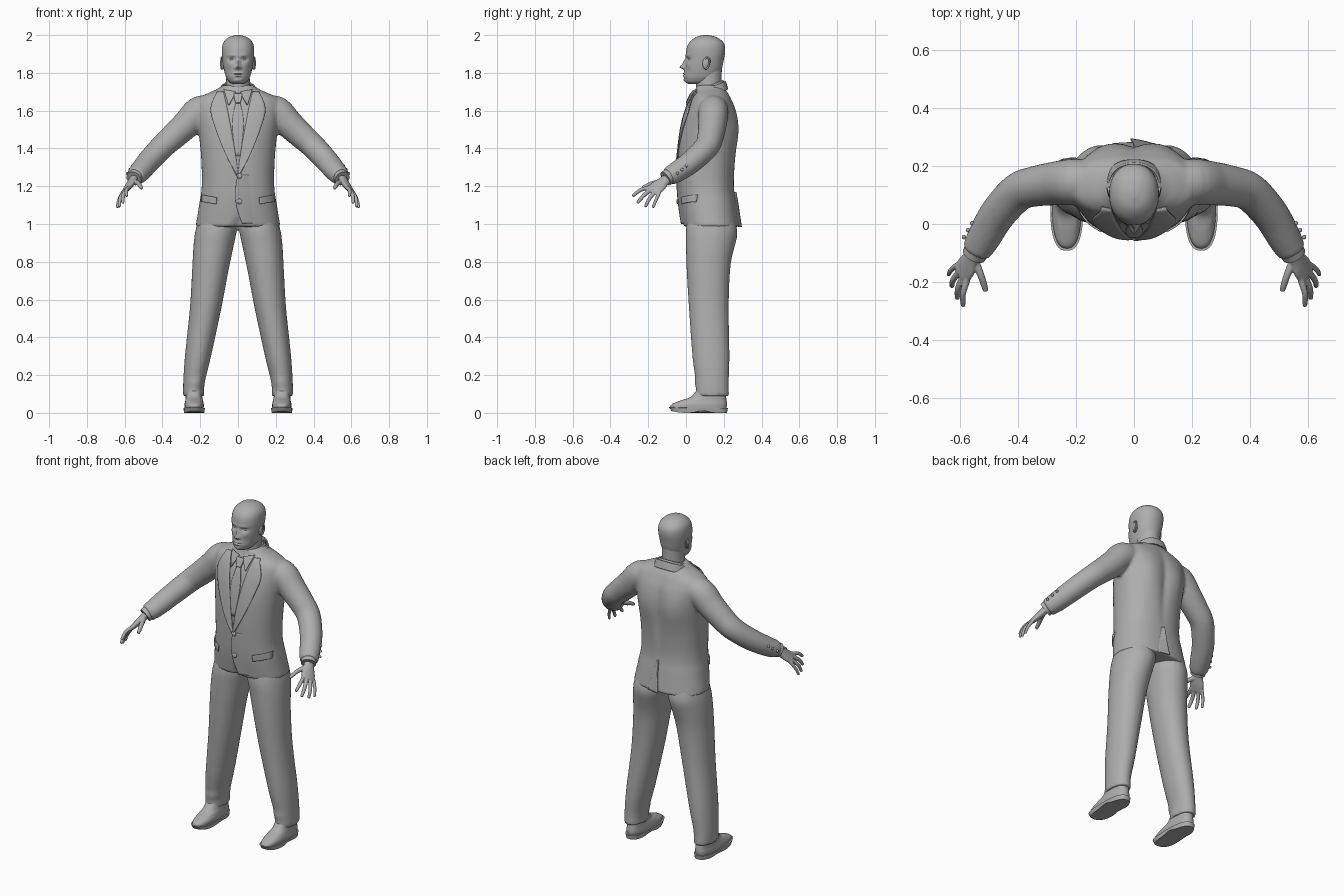
import bpy, bmesh, math
from mathutils import Vector

if "Cube" in bpy.data.objects:
    bpy.data.objects.remove(bpy.data.objects["Cube"])

grey = bpy.data.materials.new("plain grey")
grey.use_nodes = True
GREY = (0.42, 0.42, 0.42, 1)
grey.diffuse_color = GREY
grey.node_tree.nodes["Principled BSDF"].inputs["Base Color"].default_value = GREY
P = 2.3  # squareness of the body sections


def smooth_rows(rows, k=6):
    """Catmull-Rom interpolation through rows of numbers."""
    out = []
    for i in range(len(rows) - 1):
        a, b, c, d = rows[max(i - 1, 0)], rows[i], rows[i + 1], rows[min(i + 2, len(rows) - 1)]
        for s in range(k):
            t = s / k
            out.append([0.5 * (2*q + (r - p)*t + (2*p - 5*q + 4*r - w)*t*t + (3*q - p - 3*r + w)*t**3)
                        for p, q, r, w in zip(a, b, c, d)])
    return out + [list(rows[-1])]


def skin(bm, rings, caps=True):
    loops = [[bm.verts.new(p) for p in ring] for ring in rings]
    n = len(loops[0])
    for a, b in zip(loops, loops[1:]):
        for i in range(n):
            bm.faces.new((a[i], a[(i + 1) % n], b[(i + 1) % n], b[i]))
    if caps:
        bm.faces.new(loops[0][::-1])
        bm.faces.new(loops[-1])


def stack(bm, rows, n=48, p=P, tilt=0, caps=True, k=6, sx=1):
    """Loft of level sections: z, centre x, half width, front y, back y."""
    rings = []
    for z, cx, rx, yf, yb in smooth_rows(rows, k):
        ring = []
        for i in range(n):
            a = 2 * math.pi * i / n
            c, s = math.cos(a), math.sin(a)
            x = math.copysign(abs(c) ** (2 / p), c) * rx
            y = math.copysign(abs(s) ** (2 / p), s) * (yb - yf) / 2
            ring.append((sx * (cx + x), (yf + yb) / 2 + y, z + tilt * y))
        rings.append(ring)
    skin(bm, rings, caps)


def tube(bm, rows, hint=(0, 0, 1), n=24, sx=1, k=5):
    """Loft along a path: x, y, z and two radii; hint points along the first radius."""
    rows = smooth_rows(rows, k)
    pts = [Vector(r[:3]) for r in rows]
    rings = []
    for i, r in enumerate(rows):
        t = (pts[min(i + 1, len(pts) - 1)] - pts[max(i - 1, 0)]).normalized()
        u = Vector(hint)
        u = (u - t * t.dot(u)).normalized()
        v = t.cross(u)
        ring = [pts[i] + u * math.cos(a) * r[3] + v * math.sin(a) * r[4]
                for a in (2 * math.pi * j / n for j in range(n))]
        rings.append([(sx * q.x, q.y, q.z) for q in ring])
    skin(bm, rings)


def sculpt(bm, centre, radii, offset):
    for v in bm.verts:
        d = sum(((a - c) / r) ** 2 for a, c, r in zip(v.co, centre, radii))
        v.co += Vector(offset) * math.exp(-d)


def ball(bm, centre, size):
    made = bmesh.ops.create_uvsphere(bm, u_segments=20, v_segments=12, radius=1)["verts"]
    for v in made:
        v.co = Vector(centre) + Vector([a * b for a, b in zip(v.co, size)])


def finish(name, bm, voxel=0, relax=4, thick=0):
    bmesh.ops.recalc_face_normals(bm, faces=bm.faces)
    me = bpy.data.meshes.new(name)
    bm.to_mesh(me)
    bm.free()
    ob = bpy.data.objects.new(name, me)
    bpy.context.collection.objects.link(ob)
    me.materials.append(grey)
    for o in bpy.context.selected_objects:
        o.select_set(False)
    ob.select_set(True)
    bpy.context.view_layer.objects.active = ob
    bpy.ops.object.shade_smooth_by_angle(angle=math.radians(45))
    if thick:
        m = ob.modifiers.new("thickness", "SOLIDIFY")
        m.thickness, m.offset = thick, 0
    if voxel:
        m = ob.modifiers.new("fuse", "REMESH")
        m.mode, m.voxel_size, m.use_smooth_shade = "VOXEL", voxel, True
        m = ob.modifiers.new("relax", "SMOOTH")
        m.factor, m.iterations = 0.5, relax
    return ob


SIDES = (("left", 1), ("right", -1))

# Jacket: body and sleeves fused
body = [(0.985, 0, .225, -.015, .285), (1.1, 0, .206, -.032, .268), (1.2, 0, .192, -.04, .255),
        (1.35, 0, .195, -.042, .262), (1.5, 0, .21, -.025, .272), (1.6, 0, .222, 0, .262),
        (1.66, 0, .215, .025, .24), (1.69, 0, .165, .04, .225), (1.712, 0, .115, .05, .21),
        (1.735, 0, .08, .055, .195)]
sleeve = [(.12, .145, 1.6, .07, .07), (.2, .145, 1.597, .082, .08), (.27, .14, 1.53, .076, .076),
          (.34, .13, 1.465, .07, .07), (.4, .11, 1.41, .065, .067), (.47, .035, 1.335, .061, .063),
          (.52, -.05, 1.275, .055, .058), (.545, -.095, 1.25, .048, .05)]
bm = bmesh.new()
stack(bm, body)
for _, s in SIDES:
    sculpt(bm, (s * .1, .26, 1.5), (.07, .06, .12), (0, .014, 0))
    sculpt(bm, (s * .09, -.03, 1.48), (.07, .06, .1), (0, -.008, 0))
sculpt(bm, (0, .27, 1.45), (.025, .06, .2), (0, -.012, 0))
sculpt(bm, (0, -.02, .98), (.02, .05, .05), (0, .015, .02))
for _, s in SIDES:
    tube(bm, sleeve, sx=s)
finish("jacket", bm, voxel=.009)

dense = smooth_rows(body)


def body_y(x, z, back=False):
    z = min(max(z, dense[0][0]), dense[-1][0] - 1e-4)
    i = max(j for j in range(len(dense) - 1) if dense[j][0] <= z)
    a, b = dense[i], dense[i + 1]
    t = (z - a[0]) / (b[0] - a[0])
    _, _, rx, yf, yb = [p + (q - p) * t for p, q in zip(a, b)]
    h = max(0, 1 - min(abs(x) / rx, 1) ** P) ** (1 / P) * (yb - yf) / 2
    return (yf + yb) / 2 + (h if back else -h)


def panel(name, edge_a, edge_b, lifts, sx=1, back=False, thick=.006, cols=8):
    """Cloth strip between two (x, z) edges, laid on the jacket surface."""
    bm = bmesh.new()
    grid = []
    for a, b in zip(smooth_rows(edge_a, 5), smooth_rows(edge_b, 5)):
        line = []
        for j in range(cols + 1):
            t = j / cols
            x, z = [p + (q - p) * t for p, q in zip(a, b)]
            lift = lifts[0] + (lifts[1] - lifts[0]) * t
            y = body_y(x, z, back) + (lift if back else -lift)
            line.append(bm.verts.new((sx * x, y, z)))
        grid.append(line)
    for r, q in zip(grid, grid[1:]):
        for j in range(cols):
            bm.faces.new((r[j], r[j + 1], q[j + 1], q[j]))
    finish(name, bm, thick=thick)


# Tie, shirt collar points, lapels, pocket flaps
panel("tie_knot", [(-.022, 1.69), (-.02, 1.665), (-.012, 1.64)],
      [(.022, 1.69), (.02, 1.665), (.012, 1.64)], (.012, .012), thick=.012)
panel("tie_blade", [(-.012, 1.645), (-.03, 1.53), (-.012, 1.36)],
      [(.012, 1.645), (.03, 1.53), (.012, 1.36)], (.005, .005))
for side, s in SIDES:
    panel(side + "_collar_point", [(.012, 1.7), (.026, 1.67), (.047, 1.63)],
          [(.075, 1.712), (.066, 1.68), (.05, 1.63)], (.012, .007), s)
    panel(side + "_lapel", [(.078, 1.7), (.056, 1.61), (.03, 1.47), (.012, 1.36), (0, 1.262)],
          [(.11, 1.7), (.145, 1.61), (.118, 1.5), (.066, 1.37), (.006, 1.255)], (.004, .011), s)
    panel(side + "_pocket_flap", [(.112, 1.14), (.115, 1.105)],
          [(.192, 1.155), (.194, 1.118)], (.008, .006), s)
panel("front_overlap", [(0, 1.26), (-.012, 1.2), (-.01, 1.1), (.022, 1.0)],
      [(.07, 1.26), (.08, 1.2), (.09, 1.1), (.09, 1.0)], (.007, -.006))
panel("back_vent", [(0, 1.17), (-.003, 1.08), (-.012, .985)],
      [(.012, 1.17), (.04, 1.08), (.06, .985)], (.008, -.004), back=True)

# Collar bands around the neck
for name, low, high, rx, yf, yb in (("jacket_collar", 1.67, 1.718, .09, .03, .208),
                                    ("shirt_collar", 1.68, 1.73, .074, .045, .195)):
    bm = bmesh.new()
    stack(bm, [(low, 0, rx + .014, yf - .01, yb + .012), (high, 0, rx, yf, yb)],
          tilt=.42, caps=False)
    finish(name, bm, thick=.007)

# Buttons on the front and sleeves
bm = bmesh.new()
for z in (1.255, 1.12):
    ball(bm, (.008, body_y(0, z) - .01, z), (.014, .007, .014))
for _, s in SIDES:
    for t in (0, 1, 2):
        ball(bm, (s * (.587 - .014 * t), -.045 + .024 * t, 1.268 + .02 * t), (.007, .008, .008))
finish("buttons", bm)

# Trousers fused at the seat
leg = [(1.07, .1, .095, .02, .24), (.97, .115, .109, .0, .262), (.88, .13, .106, 0, .25),
       (.75, .147, .096, .004, .233), (.55, .172, .083, .016, .226), (.3, .212, .069, .034, .23),
       (.16, .233, .057, .052, .226), (.09, .235, .056, .05, .228)]
bm = bmesh.new()
for _, s in SIDES:
    stack(bm, leg, p=2.1, sx=s)
    sculpt(bm, (s * .1, .25, .93), (.08, .06, .08), (0, .012, 0))
    sculpt(bm, (s * .2, .05, .16), (.06, .05, .02), (0, -.008, 0))
finish("trousers", bm, voxel=.009)

# Shoes with a separate sole and arched heel
for side, s in SIDES:
    bm = bmesh.new()
    stack(bm, [(.024, .232, .05, -.086, .214), (.045, .232, .051, -.076, .217),
               (.065, .232, .047, -.03, .215), (.085, .233, .044, .025, .212),
               (.125, .234, .042, .06, .205)], sx=s, p=2.5)
    finish(side + "_shoe", bm)
    bm = bmesh.new()
    stack(bm, [(0, .232, .054, -.078, .217), (.026, .232, .057, -.092, .222)], sx=s, p=2.6, k=2)
    sculpt(bm, (s * .23, .09, 0), (.2, .035, .012), (0, 0, .014))
    sculpt(bm, (s * .23, -.1, 0), (.2, .05, .03), (0, 0, .012))
    finish(side + "_sole", bm)

# Hands: palm and five fingers fused, with the shirt cuff
fingers = [((.576, -.192, 1.194), (.59, -.24, 1.18), (.59, -.284, 1.147), .0105),
           ((.589, -.18, 1.184), (.607, -.222, 1.153), (.61, -.258, 1.11), .011),
           ((.601, -.162, 1.174), (.624, -.193, 1.135), (.629, -.216, 1.09), .0105),
           ((.611, -.142, 1.165), (.632, -.16, 1.125), (.64, -.176, 1.086), .009),
           ((.552, -.12, 1.225), (.528, -.178, 1.215), (.511, -.232, 1.19), .0125)]
for side, s in SIDES:
    bm = bmesh.new()
    tube(bm, [(.535, -.07, 1.265, .028, .024), (.56, -.115, 1.227, .031, .021),
              (.578, -.147, 1.2, .042, .018), (.596, -.176, 1.177, .04, .013)],
         hint=(-.037, -.06, .03), sx=s)
    for a, b, c, r in fingers:
        base = Vector(a).lerp(Vector((.565, -.125, 1.215)), .35)
        near = Vector(b).lerp(Vector(c), .9)
        tube(bm, [(*base, r, r), (*a, r * 1.1, r * 1.1), (*b, r, r), (*near, r * .8, r * .8),
                  (*c, r * .35, r * .35)], hint=(1, .3, 0), n=14, sx=s)
    finish(side + "_hand", bm, voxel=.004, relax=3)
    bm = bmesh.new()
    tube(bm, [(.535, -.075, 1.262, .042, .043), (.552, -.108, 1.24, .041, .042)], sx=s)
    finish(side + "_shirt_cuff", bm)

# Head and neck
bm = bmesh.new()
stack(bm, [(1.66, 0, .07, .06, .19), (1.74, 0, .063, .052, .188), (1.83, 0, .062, .06, .19)], p=2)
finish("neck", bm)
bm = bmesh.new()
stack(bm, [(1.742, 0, .028, .012, .1), (1.752, 0, .047, -.002, .14), (1.775, 0, .062, -.01, .168),
           (1.8, 0, .07, -.01, .182), (1.83, 0, .077, -.006, .192), (1.87, 0, .083, -.001, .2),
           (1.91, 0, .086, 0, .207), (1.945, 0, .083, .008, .205), (1.97, 0, .071, .026, .19),
           (1.99, 0, .046, .054, .16), (2.0, 0, .012, .09, .12)], n=112, p=2.15)
for x, z, rx, rz, push in ((0, 1.831, .013, .011, -.027), (0, 1.855, .01, .018, -.014),
                           (.014, 1.827, .008, .007, -.007), (.033, 1.873, .019, .011, .012),
                           (.03, 1.892, .024, .008, -.005), (.045, 1.845, .018, .014, -.004),
                           (0, 1.797, .022, .005, -.007), (0, 1.784, .02, .005, -.007),
                           (0, 1.7905, .026, .003, .004), (0, 1.76, .022, .01, -.006),
                           (.05, 1.805, .02, .02, .004)):
    for s in ((1, -1) if x else (1,)):
        sculpt(bm, (s * x, 0, z), (rx, .06, rz), (0, push, 0))
finish("head", bm)

# Eyes and ears
for side, s in SIDES:
    bm = bmesh.new()
    ball(bm, (s * .033, .026, 1.872), (.014, .012, .009))
    finish(side + "_eye", bm)
    bm = bmesh.new()
    ball(bm, (s * .08, .105, 1.85), (.01, .018, .032))
    rim = [(s * (.086 + .004 * math.sin(a)), .107 + .017 * math.sin(a) + .006 * math.cos(a),
            1.851 + .031 * math.cos(a), .0045, .0045) for a in (-.9 + .5 * i for i in range(9))]
    tube(bm, rim, hint=(1, 0, 0), n=10, k=3)
    finish(side + "_ear", bm)
